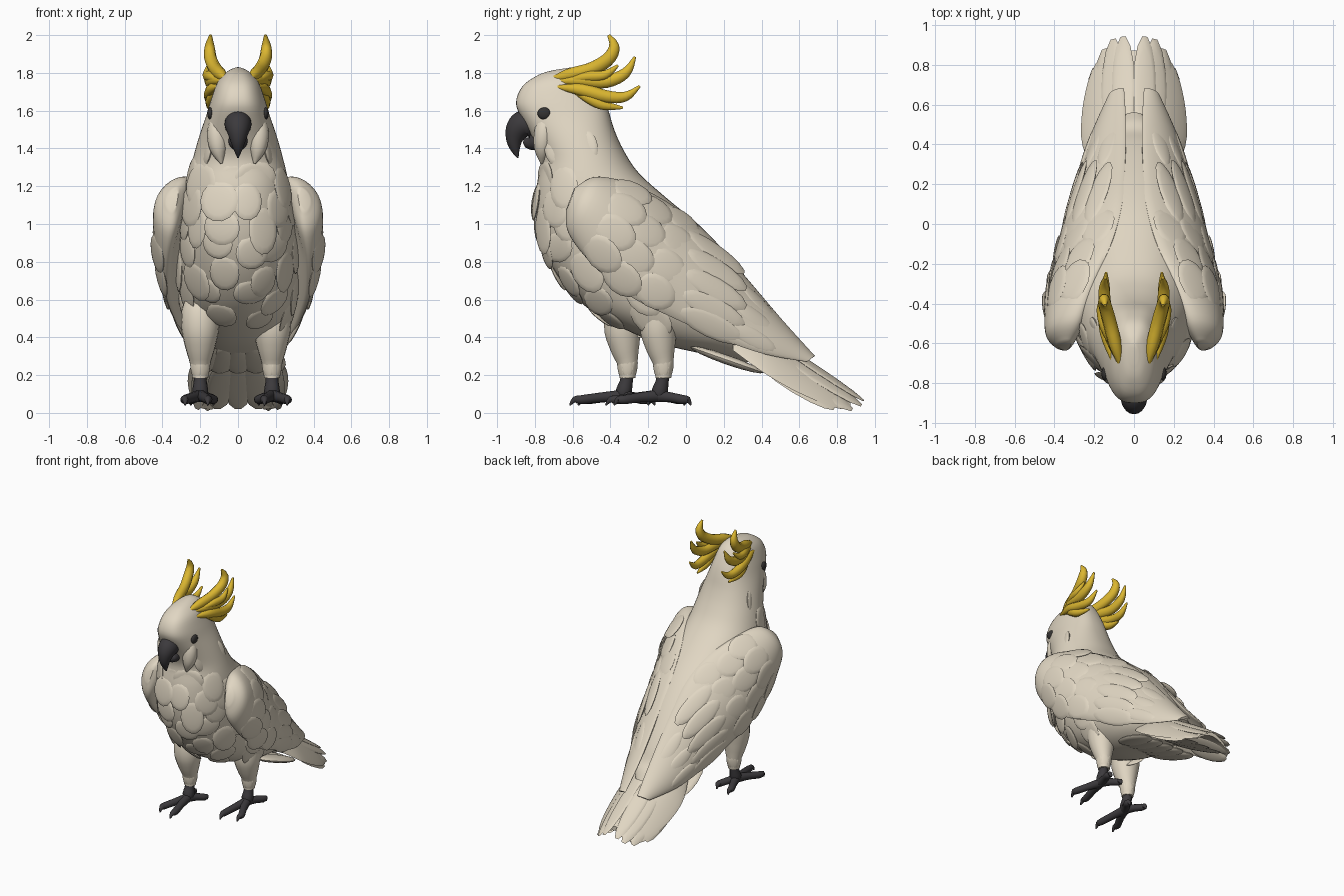
import bpy, bmesh, math, random
from mathutils import Vector, Matrix

if "Cube" in bpy.data.objects:
    bpy.data.objects.remove(bpy.data.objects["Cube"])

random.seed(4)


def material(name, rgb):
    m = bpy.data.materials.new(name)
    m.diffuse_color = (*rgb, 1)
    m.use_nodes = True
    m.node_tree.nodes["Principled BSDF"].inputs["Base Color"].default_value = m.diffuse_color
    return m


CREAM = material("cream plumage", (0.75, 0.675, 0.545))
YELLOW = material("yellow crest", (0.71, 0.47, 0.03))
DARK = material("dark grey horn", (0.045, 0.042, 0.046))
EYE = material("eye black", (0.035, 0.033, 0.032))


def finish(bm, name, mat, angle=50):
    bmesh.ops.recalc_face_normals(bm, faces=bm.faces)
    me = bpy.data.meshes.new(name)
    bm.to_mesh(me)
    bm.free()
    me.materials.append(mat)
    ob = bpy.data.objects.new(name, me)
    bpy.context.collection.objects.link(ob)
    bpy.ops.object.select_all(action='DESELECT')
    bpy.context.view_layer.objects.active = ob
    ob.select_set(True)
    bpy.ops.object.shade_smooth_by_angle(angle=math.radians(angle))
    return ob


def spline(rows, t):
    """Smooth interpolation through rows of numbers, t in 0..1."""
    n = len(rows) - 1
    f = min(max(t, 0), 1) * n
    i = min(int(f), n - 1)
    f -= i
    p = [rows[min(max(i + k, 0), n)] for k in (-1, 0, 1, 2)]
    return [0.5 * (2*b + (c-a)*f + (2*a-5*b+4*c-d)*f*f + (3*b-a-3*c+d)*f**3)
            for a, b, c, d in zip(*p)]


def loft(bm, surf, nu, nv):
    rings = [[bm.verts.new(surf(i / nu, j / nv)) for j in range(nv)] for i in range(nu + 1)]
    for a, b in zip(rings, rings[1:]):
        for j in range(nv):
            bm.faces.new((a[j], a[(j+1) % nv], b[(j+1) % nv], b[j]))
    bm.faces.new(rings[0])
    bm.faces.new(rings[-1])


def tube(bm, rows, nu=14, nv=12, flat=1.0):
    """Tapered tube through rows of x, y, z, radius; flat scales it sideways."""
    def surf(u, v):
        x, y, z, r = spline(rows, u)
        tan = (Vector(spline(rows, u + .02)[:3]) - Vector(spline(rows, u - .02)[:3])).normalized()
        side = Vector((1, 0, 0)) if abs(tan.x) < .8 else Vector((0, 1, 0))
        up = tan.cross(side).normalized()
        side = up.cross(tan)
        a = math.tau * v
        return Vector((x, y, z)) + max(r, .002) * (side * math.cos(a) * flat + up * math.sin(a))
    loft(bm, surf, nu, nv)


def feather(bm, pos, along, normal, length, width, thick=.014):
    """Flat rounded feather starting at pos."""
    a = along.normalized()
    s = normal.cross(a).normalized()
    n = a.cross(s)
    rot = Matrix((a, s, n)).transposed().to_4x4()
    m = Matrix.Translation(pos + a * length / 2) @ rot @ Matrix.Diagonal((length/2, width/2, thick, 1))
    bmesh.ops.create_uvsphere(bm, u_segments=14, v_segments=8, radius=1, matrix=m)


def feather_on(bm, surf, u, v, centre, length, width, lift=.1, sink=.006):
    """Feather lying on a lofted surface, pointing along u."""
    p = surf(u, v)
    du = surf(u + .01, v) - surf(u - .01, v)
    n = du.cross(surf(u, v + .01) - surf(u, v - .01)).normalized()
    if n.dot(p - centre(u)) < 0:
        n = -n
    feather(bm, p - n * sink, du.normalized() + n * lift, n, length, width)


# Body and head: front point, back point, half width
BODY = [(-.70, 1.815, -.60, 1.83, .02), (-.78, 1.79, -.55, 1.815, .06), (-.865, 1.73, -.49, 1.77, .108),
        (-.90, 1.64, -.44, 1.68, .142), (-.865, 1.55, -.41, 1.60, .168), (-.80, 1.43, -.38, 1.50, .205),
        (-.77, 1.33, -.33, 1.39, .235), (-.79, 1.20, -.25, 1.27, .265), (-.795, 1.05, -.10, 1.135, .29),
        (-.76, .88, .08, .985, .31), (-.675, .72, .22, .835, .32), (-.54, .57, .34, .68, .31),
        (-.38, .47, .42, .56, .29), (-.15, .37, .47, .47, .24), (.10, .31, .52, .42, .18), (.3, .26, .56, .36, .1)]


def body(u, v):
    yf, zf, yb, zb, w = spline(BODY, u)
    c, s = math.cos(math.tau * v), math.sin(math.tau * v)
    k = (1 + c) / 2
    e = .72 if u < .25 else min(.9, .72 + (u - .25) * 1.2)
    return Vector((w * math.copysign(abs(s) ** e, s), yb + (yf - yb) * k, zb + (zf - zb) * k))


def body_mid(u):
    return (body(u, 0) + body(u, .5)) / 2


bm = bmesh.new()
loft(bm, body, 60, 48)
finish(bm, "body", CREAM)

# Soft, sparse feather tufts on breast
bm = bmesh.new()
for r in range(7):
    u = .41 + r * .055
    for k in range(-2, 3):
        v = (k + .5 * (r % 2) - .25) * .09 + random.uniform(-.02, .02)
        feather_on(bm, body, u + random.uniform(-.015, .015), v, body_mid,
                   random.uniform(.16, .26), random.uniform(.15, .24), -.01, .006)
finish(bm, "breast_feathers", CREAM)

# Cheek ruff hanging beside the beak
bm = bmesh.new()
for s in (-1, 1):
    tube(bm, [(s * .095, -.74, 1.61, .02), (s * .11, -.75, 1.50, .052), (s * .105, -.76, 1.40, .045),
              (s * .088, -.765, 1.32, .006)], 12, 14)
    for k in range(3):
        feather(bm, Vector((s * (.14 + .018 * k), -.70 + .08 * k, 1.50)),
                Vector((s * .2, .12, -1)), Vector((s, -.3, .15)), .20, .13, .018)
finish(bm, "cheek_ruff", CREAM)

# Wings: lower edge xyz, upper edge xyz, thickness, bow
WING = [(.35, -.635, 1.07, .33, -.59, 1.19, .03, .01), (.37, -.62, .95, .285, -.48, 1.25, .08, .035),
        (.385, -.50, .79, .21, -.30, 1.215, .075, .062), (.38, -.30, .62, .115, -.10, 1.115, .065, .07),
        (.335, -.05, .495, .06, .10, .96, .05, .075), (.28, .20, .385, .045, .30, .735, .035, .05),
        (.22, .42, .31, .04, .50, .50, .025, .03), (.13, .64, .27, .05, .68, .30, .01, .01)]


def wing_surface(s):
    def surf(u, v):
        r = spline(WING, u)
        lo, up = Vector(r[:3]), Vector(r[3:6])
        n = Vector((0, .5, -.6)).normalized().cross(up - lo).normalized()
        n = n if n.x > 0 else -n
        c, si = math.cos(math.tau * v), math.sin(math.tau * v)
        p = (lo + up) / 2 + (up - lo) / 2 * c + n * (r[7] * (1 - c * c) + r[6] * si)
        return Vector((s * p.x, p.y, p.z))
    return surf


for s, side in ((-1, "left"), (1, "right")):
    surf = wing_surface(s)

    def mid(u, f=surf):
        return f(u, .75)

    bm = bmesh.new()
    loft(bm, surf, 36, 28)
    finish(bm, side + "_wing", CREAM)
    bm = bmesh.new()
    # Short coverts
    for r in range(3):
        for k in range(4):
            feather_on(bm, surf, .22 + r * .10, .12 + .09 * k + .03 * (r % 2), mid, .24, .18, -.02, .008)
    # Long flight feathers
    for k in range(5):
        feather_on(bm, surf, .50 + .015 * k, .16 + .065 * k, mid, .40, .13, -.03, .005)
    for k in range(3):
        feather_on(bm, surf, .70, .17 + .1 * k, mid, .32, .10, -.01, .006)
    finish(bm, side + "_wing_feathers", CREAM)

# Tail: arched sheet of y, centre z, edge z, half width
TAIL = [(.25, .47, .33, .20), (.40, .41, .22, .26), (.55, .32, .13, .262), (.70, .215, .06, .235),
        (.80, .145, .025, .195), (.87, .10, .018, .14)]


def tail(u, v):
    y, zc, ze, w = spline(TAIL, u)
    c, s = math.cos(math.tau * v), math.sin(math.tau * v)
    return Vector((w * c, y, zc + (ze - zc) * c * c + .016 * s))


bm = bmesh.new()
loft(bm, tail, 16, 32)
# Rounded feathers: root xyz, tip xyz, width
for s in (-1, 1):
    for root, tip, w in [((.05, .42, .41), (.055, .948, .06), .12), ((.11, .42, .37), (.105, .935, .035), .13),
                         ((.16, .42, .32), (.15, .885, .012), .13), ((.21, .38, .27), (.20, .79, .02), .12)]:
        a, b = Vector(root), Vector(tip)
        a.x *= s
        b.x *= s
        feather(bm, a, b - a, Vector((s * tip[0] * 4.5, .4, .8)), (b - a).length, w, .012)
# Lower tail layer and under-tail coverts
for k in (-1, 0, 1):
    feather(bm, Vector((.07 * k, .36, .27)), Vector((.04 * k, .47, -.255)), Vector((0, .45, .8)), .53, .15, .012)
for k in range(-2, 3):
    feather(bm, Vector((.07 * k, .02, .35)), Vector((.03 * k, .4, -.14)), Vector((0, -.3, -1)), .42, .16, .025)
finish(bm, "tail", CREAM)

# Crest plumes, mirrored: x, y, z, radius
CREST = [[(.065, -.72, 1.765, .008), (.09, -.62, 1.79, .034), (.12, -.50, 1.82, .038), (.145, -.41, 1.875, .037),
          (.15, -.38, 1.94, .029), (.145, -.41, 2.0, .008)],
         [(.085, -.68, 1.755, .01), (.125, -.54, 1.76, .036), (.145, -.42, 1.755, .036), (.15, -.32, 1.80, .029),
          (.145, -.27, 1.885, .007)],
         [(.11, -.68, 1.725, .01), (.14, -.55, 1.71, .034), (.15, -.42, 1.675, .034), (.145, -.32, 1.675, .027),
          (.14, -.245, 1.73, .007)],
         [(.12, -.60, 1.71, .01), (.14, -.52, 1.67, .029), (.145, -.44, 1.63, .027), (.135, -.335, 1.615, .007)],
         [(.11, -.62, 1.76, .01), (.145, -.52, 1.78, .028), (.165, -.43, 1.79, .025), (.16, -.36, 1.84, .007)]]
bm = bmesh.new()
for s in (-1, 1):
    for rows in CREST:
        tube(bm, [(s * x, y, z, r) for x, y, z, r in rows], 16, 10, .9)
finish(bm, "crest", YELLOW)

# Hooked upper beak and lower mandible
bm = bmesh.new()
tube(bm, [(0, -.77, 1.53, .06), (0, -.85, 1.53, .075), (0, -.89, 1.50, .066), (0, -.908, 1.45, .046),
          (0, -.905, 1.40, .027), (0, -.89, 1.35, .004)], 20, 16, .95)
finish(bm, "upper_beak", DARK)
bm = bmesh.new()
tube(bm, [(0, -.74, 1.46, .05), (0, -.80, 1.44, .052), (0, -.835, 1.435, .036), (0, -.855, 1.455, .006)], 10, 14)
finish(bm, "lower_beak", DARK)

# Eyes
bm = bmesh.new()
for s in (-1, 1):
    m = Matrix.Translation((s * .146, -.75, 1.585)) @ Matrix.Diagonal((.017, .036, .032, 1))
    bmesh.ops.create_uvsphere(bm, u_segments=20, v_segments=12, radius=1, matrix=m)
finish(bm, "eyes", EYE)

# Legs and feet: one stands ahead of the other
for x, y, side in ((-.20, -.31, "left"), (.18, -.12, "right")):
    s = math.copysign(1, x)
    bm = bmesh.new()
    tube(bm, [(x, y + .03, .66, .04), (x, y - .01, .56, .095), (x, y - .025, .45, .10), (x, y - .015, .35, .08),
              (x, y, .26, .054), (x, y, .185, .042)], 18, 18)
    for k in range(6):
        a = k * math.tau / 6
        d = Vector((math.cos(a), math.sin(a), 0))
        feather(bm, Vector((x, y, .30)) + d * .05, Vector((0, 0, -1)) - d * .14, d, .12, .06, .01)
    finish(bm, side + "_thigh", CREAM)
    bm = bmesh.new()
    tube(bm, [(x, y, .24, .032), (x, y - .005, .17, .034), (x, y - .02, .11, .042), (x, y - .025, .065, .025)], 8, 12)
    # Two toes forward, two back, each ending in a claw
    for dx, dy in ((-.04, -.25), (.08, -.21), (-.07, .13), (.05, .16)):
        tx, ty = x + s * dx, y - .03
        tube(bm, [(x, ty, .09, .034), (x + s * dx * .5, ty + dy * .45, .082, .027),
                  (tx, ty + dy * .85, .07, .025), (tx, ty + dy, .07, .017),
                  (tx, ty + dy * 1.1, .04, .004)], 12, 10)
    finish(bm, side + "_foot", DARK)
